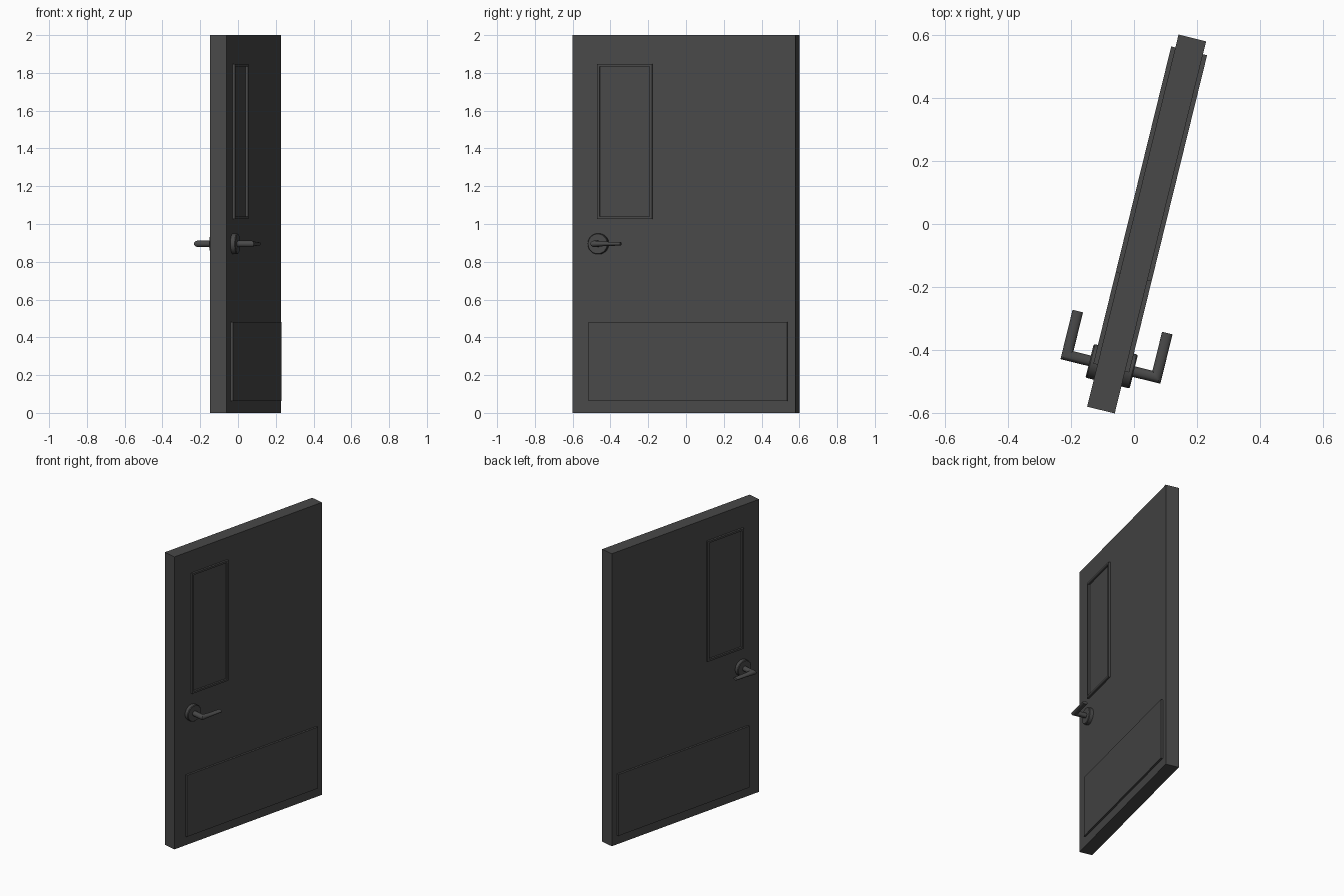
import bpy, bmesh, math
from mathutils import Matrix, Vector

if "Cube" in bpy.data.objects:
    bpy.data.objects.remove(bpy.data.objects["Cube"])

# Door is built in its own frame (x = thickness, y = width), then swung open
SWING = Matrix.Translation((0.04, 0, 0)) @ Matrix.Rotation(math.radians(-13.8), 4, 'Z')

grey = bpy.data.materials.new("dark grey")
grey.diffuse_color = (0.065, 0.065, 0.065, 1)
grey.use_nodes = True
grey.node_tree.nodes["Principled BSDF"].inputs["Base Color"].default_value = grey.diffuse_color


def finish(bm, name, smooth=False):
    bm.transform(SWING)
    bmesh.ops.recalc_face_normals(bm, faces=bm.faces[:])
    me = bpy.data.meshes.new(name)
    bm.to_mesh(me)
    bm.free()
    me.materials.append(grey)
    ob = bpy.data.objects.new(name, me)
    bpy.context.collection.objects.link(ob)
    if smooth:
        bpy.ops.object.select_all(action='DESELECT')
        ob.select_set(True)
        bpy.context.view_layer.objects.active = ob
        bpy.ops.object.shade_smooth_by_angle(angle=math.radians(35))
    return ob


def add_box(bm, x, y, z):
    size = (x[1] - x[0], y[1] - y[0], z[1] - z[0])
    mid = ((x[0] + x[1]) / 2, (y[0] + y[1]) / 2, (z[0] + z[1]) / 2)
    m = Matrix.Translation(mid) @ Matrix.Diagonal((*size, 1))
    bmesh.ops.create_cube(bm, size=1, matrix=m)


def loft(name, sections, n=32):
    """Skin elliptical rings given as (centre, half axis a, half axis b)."""
    bm = bmesh.new()
    rings = []
    for c, a, b in sections:
        c, a, b = Vector(c), Vector(a), Vector(b)
        rings.append([bm.verts.new(c + a * math.cos(t) + b * math.sin(t))
                      for t in (2 * math.pi * i / n for i in range(n))])
    for r0, r1 in zip(rings, rings[1:]):
        for i in range(n):
            j = (i + 1) % n
            bm.faces.new((r0[i], r0[j], r1[j], r1[i]))
    bm.faces.new(rings[0])
    bm.faces.new(rings[-1])
    return finish(bm, name, True)


# Door slab
bm = bmesh.new()
add_box(bm, (-0.045, 0.045), (-0.607, 0.607), (0, 2))
finish(bm, "door_slab")

HY, HZ = -0.464, 0.895      # handle centre
for s, side in ((1, "right"), (-1, "left")):
    face = sorted((s * 0.043, s * 0.0585))

    # Kick plate
    bm = bmesh.new()
    add_box(bm, face, (-0.516, 0.565), (0.062, 0.482))
    finish(bm, "kick_plate_" + side)

    # Window frame: raised rectangle with inset opening down to the pane
    y0, y1, z0, z1, w = -0.470, -0.171, 1.026, 1.848, 0.013
    bm = bmesh.new()
    for ys in ((y0, y0 + w), (y1 - w, y1)):
        add_box(bm, face, ys, (z0, z1))
    for zs in ((z0, z0 + w), (z1 - w, z1)):
        add_box(bm, face, (y0 + w, y1 - w), zs)
    finish(bm, "window_frame_" + side)

    # Window pane
    bm = bmesh.new()
    add_box(bm, sorted((s * 0.043, s * 0.046)), (y0 + w, y1 - w), (z0 + w, z1 - w))
    finish(bm, "window_pane_" + side)

    # Round handle rose
    loft("handle_rose_" + side,
         [((s * x, HY, HZ), (0, -r, 0), (0, 0, r))
          for x, r in ((0.043, 0.055), (0.068, 0.055), (0.072, 0.052))], 48)

    # Spindle, mitred elbow and flattened lever
    r = 0.017
    lever = [((s * 0.06, HY, HZ), (0, -r, 0), (0, 0, r)),
             ((s * 0.146, HY, HZ), (s * r, -r, 0), (0, 0, r))]
    for y, h in ((-0.43, 0.0135), (-0.39, 0.011), (-0.32, 0.0095)):
        lever.append(((s * 0.146, y, HZ), (s * r, 0, 0), (0, 0, h)))
    loft("handle_lever_" + side, lever)
